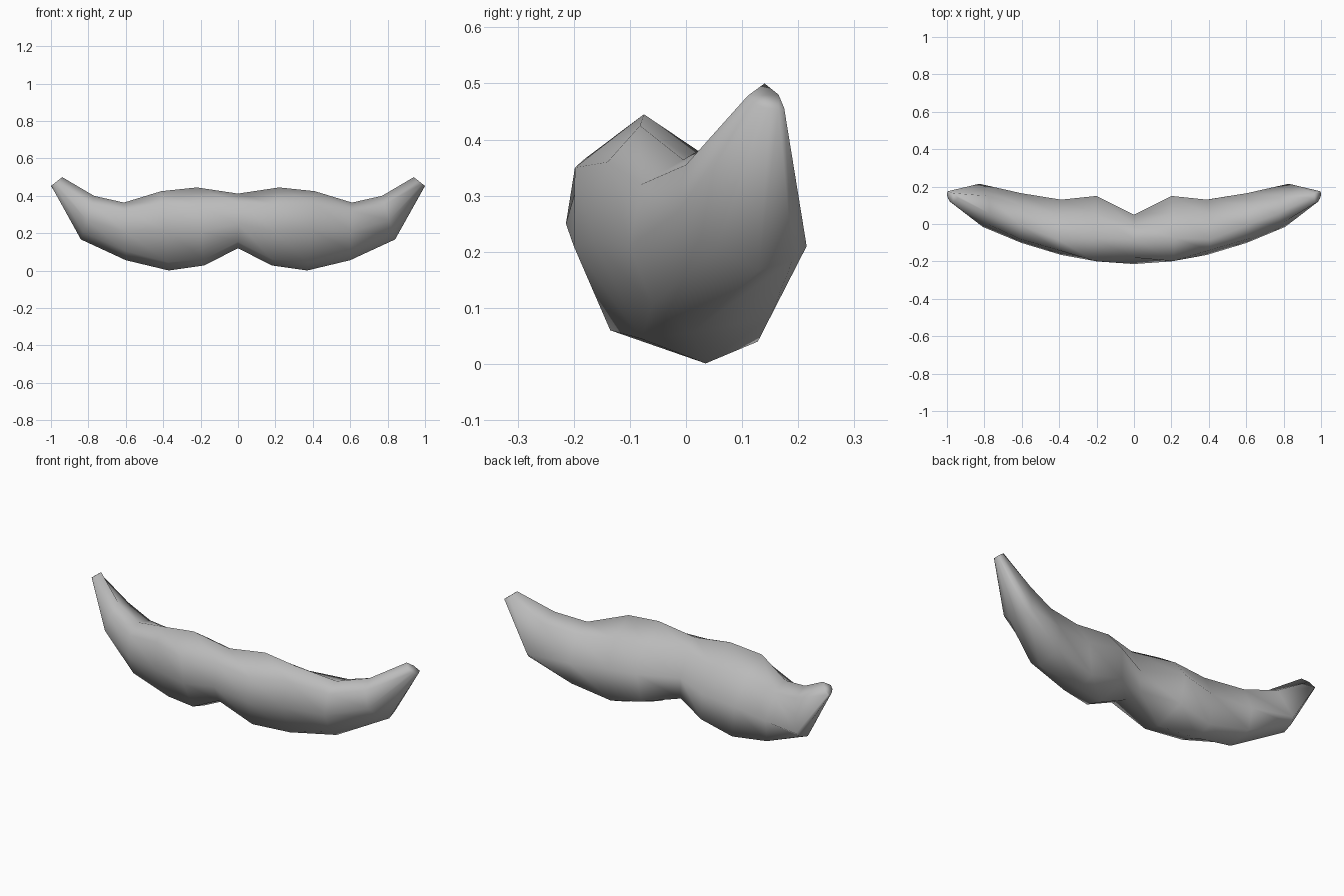
import bpy, bmesh

cube = bpy.data.objects.get("Cube")
if cube:
    bpy.data.objects.remove(cube)

grey = bpy.data.materials.new("soft grey")
grey.use_nodes = True
colour = (0.5, 0.5, 0.5, 1)
grey.diffuse_color = colour
grey.node_tree.nodes["Principled BSDF"].inputs["Base Color"].default_value = colour

# Sections from the middle to the left tip. Each has its x at the top and at
# the bottom, then y, z around it: top, front, bottom, back
SECTIONS = [
    (0, 0, [(-.08, .412), (-.18, .366), (-.214, .25), (-.17, .155),
            (-.06, .12), (.047, .12), (.05, .235), (-.01, .365)]),
    (.22, .18, [(-.075, .445), (-.198, .35), (-.2, .21), (-.135, .06),
                (-.03, .028), (.13, .085), (.15, .24), (.06, .354)]),
    (.41, .37, [(-.082, .425), (-.14, .36), (-.165, .22), (-.08, .045),
                (.035, .001), (.128, .04), (.13, .21), (.05, .345)]),
    (.61, .6, [(-.005, .364), (-.08, .32), (-.1, .21), (-.06, .105),
               (.01, .056), (.15, .083), (.165, .2), (.1, .335)]),
    (.77, .84, [(.055, .4), (0, .355), (-.015, .27), (.05, .205),
                (.13, .167), (.19, .185), (.215, .21), (.15, .37)]),
    (.94, 1, [(.14, .5), (.11, .478), (.12, .465), (.135, .458),
              (.15, .454), (.165, .453), (.175, .456), (.165, .48)]),
]


def add_ring(bm, section, side):
    """Place one section, leaning it from its top x to its bottom x."""
    x_top, x_bottom, outline = section
    heights = [z for y, z in outline]
    low, high = min(heights), max(heights)
    ring = []
    for y, z in outline:
        x = x_bottom + (x_top - x_bottom) * (z - low) / (high - low)
        ring.append(bm.verts.new((side * x, y, z)))
    return ring


# Curled moustache, skinned from the right tip to the left tip
bm = bmesh.new()
rings = [add_ring(bm, section, -1) for section in SECTIONS[:0:-1]]
rings += [add_ring(bm, section, 1) for section in SECTIONS]
for a, b in zip(rings, rings[1:]):
    for i in range(len(a)):
        j = (i + 1) % len(a)
        bm.faces.new((a[i], a[j], b[j], b[i]))
bm.faces.new(rings[0])
bm.faces.new(rings[-1])
bmesh.ops.recalc_face_normals(bm, faces=bm.faces)

# Soft shading all over
for face in bm.faces:
    face.smooth = True

mesh = bpy.data.meshes.new("moustache")
bm.to_mesh(mesh)
bm.free()
mesh.materials.append(grey)
moustache = bpy.data.objects.new("moustache", mesh)
bpy.context.collection.objects.link(moustache)
